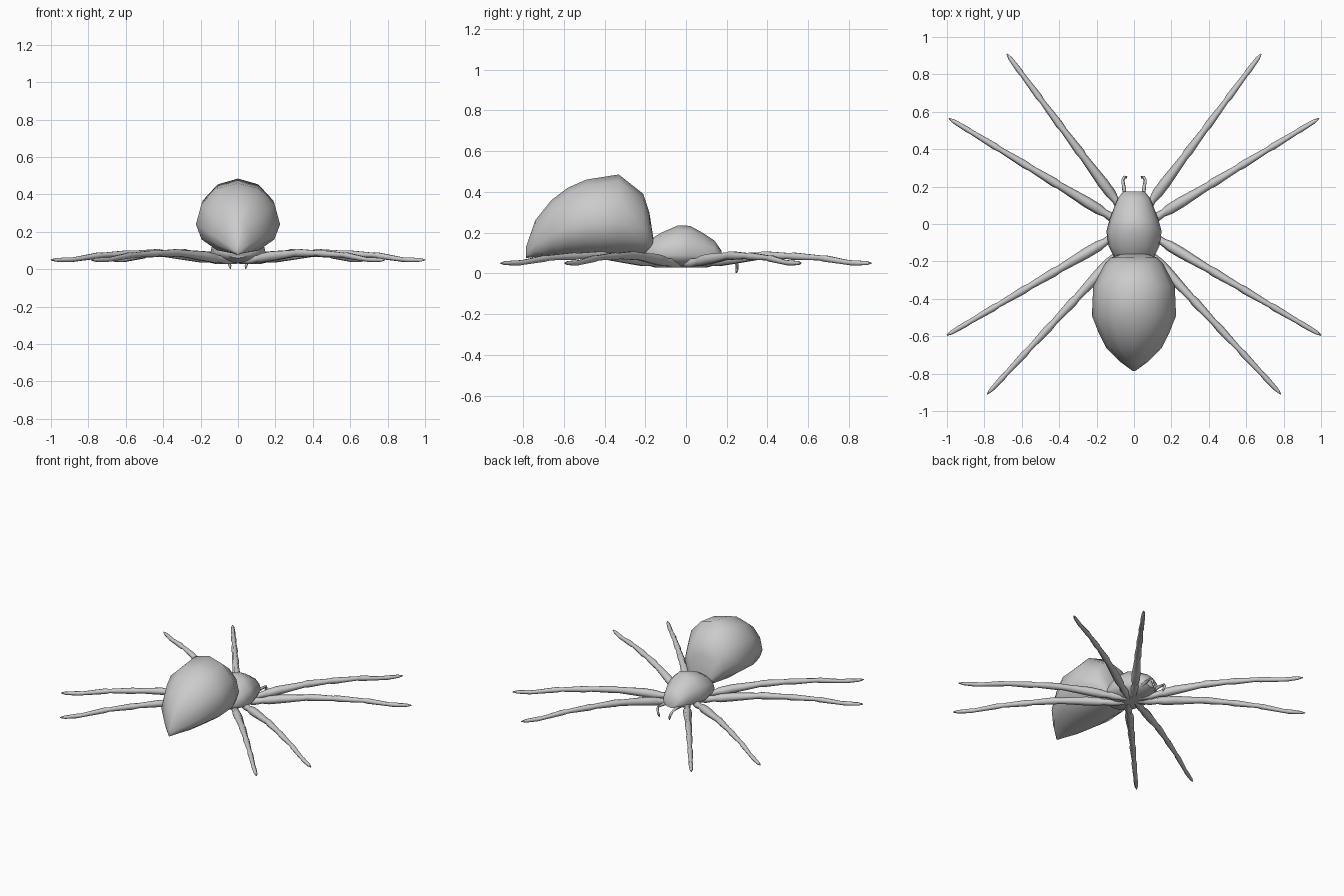
import bpy
import bmesh
from math import sin, cos, pi, radians
from mathutils import Vector

cube = bpy.data.objects.get("Cube")
if cube:
    bpy.data.objects.remove(cube, do_unlink=True)

grey = bpy.data.materials.new("plain grey")
grey.use_nodes = True
COLOUR = (0.6, 0.6, 0.6, 1)
grey.diffuse_color = COLOUR
grey.node_tree.nodes["Principled BSDF"].inputs["Base Color"].default_value = COLOUR


def loft(name, rings, angle=50):
    """Skin a list of equal-sized rings and cap both ends."""
    bm = bmesh.new()
    loops = [[bm.verts.new(p) for p in ring] for ring in rings]
    n = len(loops[0])
    for a, b in zip(loops, loops[1:]):
        for i in range(n):
            j = (i + 1) % n
            bm.faces.new((a[i], a[j], b[j], b[i]))
    bm.faces.new(loops[0])
    bm.faces.new(loops[-1])
    bmesh.ops.recalc_face_normals(bm, faces=bm.faces)
    mesh = bpy.data.meshes.new(name)
    bm.to_mesh(mesh)
    bm.free()
    mesh.materials.append(grey)
    obj = bpy.data.objects.new(name, mesh)
    bpy.context.collection.objects.link(obj)
    bpy.ops.object.select_all(action='DESELECT')
    obj.select_set(True)
    bpy.context.view_layer.objects.active = obj
    bpy.ops.object.shade_smooth_by_angle(angle=radians(angle))
    return obj


def body(name, stations, sides=12):
    """Body part along y; each station is (y, half width, top, middle, bottom)."""
    rings = []
    for y, w, top, mid, low in stations:
        ring = []
        for i in range(sides):
            a = 2 * pi * i / sides
            h = top - mid if sin(a) > 0 else mid - low
            ring.append((w * cos(a), y, mid + h * sin(a)))
        rings.append(ring)
    return loft(name, rings)


def tube(name, path, sides=6):
    """Tapering limb; path holds (point, radius)."""
    rings = []
    for k, (p, r) in enumerate(path):
        ahead = path[min(k + 1, len(path) - 1)][0]
        behind = path[max(k - 1, 0)][0]
        d = (ahead - behind).normalized()
        side = d.cross(Vector((0, 0, 1))).normalized()
        up = side.cross(d)
        rings.append([p + r * (cos(2 * pi * i / sides) * side + sin(2 * pi * i / sides) * up)
                      for i in range(sides)])
    return loft(name, rings, 60)


# Abdomen, running back to a low pointed tip
body("abdomen", [
    (-0.16, 0.07, 0.17, 0.13, 0.09),
    (-0.18, 0.125, 0.30, 0.19, 0.09),
    (-0.21, 0.155, 0.39, 0.22, 0.085),
    (-0.33, 0.218, 0.485, 0.25, 0.08),
    (-0.49, 0.225, 0.46, 0.24, 0.08),
    (-0.58, 0.19, 0.42, 0.22, 0.08),
    (-0.66, 0.15, 0.36, 0.19, 0.08),
    (-0.74, 0.07, 0.26, 0.14, 0.08),
    (-0.785, 0.008, 0.13, 0.10, 0.075),
])

# Head and thorax in one dome
body("thorax", [
    (-0.21, 0.06, 0.13, 0.09, 0.06),
    (-0.17, 0.11, 0.17, 0.09, 0.045),
    (-0.12, 0.135, 0.20, 0.09, 0.035),
    (-0.04, 0.148, 0.235, 0.09, 0.03),
    (0.02, 0.132, 0.233, 0.09, 0.03),
    (0.08, 0.11, 0.20, 0.09, 0.03),
    (0.14, 0.085, 0.16, 0.085, 0.04),
    (0.175, 0.055, 0.11, 0.08, 0.05),
])

# Jointed leg profile: fraction along leg, height, radius
LEG = [
    (-0.08, 0.045, 0.018), (0, 0.05, 0.026), (0.05, 0.055, 0.02),
    (0.09, 0.06, 0.028), (0.16, 0.07, 0.029), (0.33, 0.085, 0.02),
    (0.36, 0.087, 0.024), (0.50, 0.085, 0.017), (0.54, 0.083, 0.021),
    (0.69, 0.076, 0.014), (0.72, 0.073, 0.018), (0.86, 0.053, 0.013),
    (0.89, 0.051, 0.015), (0.97, 0.05, 0.011), (1, 0.05, 0.003),
]
LEGS = {
    "front_leg": ((0.07, 0.09), (0.68, 0.91)),
    "front_middle_leg": ((0.11, 0.03), (0.99, 0.565)),
    "rear_middle_leg": ((0.11, -0.07), (1.0, -0.595)),
    "rear_leg": ((0.07, -0.14), (0.785, -0.91)),
}

for label, s in (("left", 1), ("right", -1)):
    for name, (root, tip) in LEGS.items():
        a = Vector((root[0] * s, root[1], 0))
        b = Vector((tip[0] * s, tip[1], 0))
        tube(f"{label}_{name}", [(a.lerp(b, t) + Vector((0, 0, z)), r) for t, z, r in LEG])

    # Small feelers hooking down in front of the head
    tube(f"{label}_feeler", [
        (Vector((0.05 * s, 0.13, 0.06)), 0.012),
        (Vector((0.053 * s, 0.19, 0.065)), 0.01),
        (Vector((0.06 * s, 0.235, 0.065)), 0.008),
        (Vector((0.052 * s, 0.25, 0.045)), 0.009),
        (Vector((0.043 * s, 0.25, 0.018)), 0.008),
        (Vector((0.04 * s, 0.247, 0.001)), 0.003),
    ])
